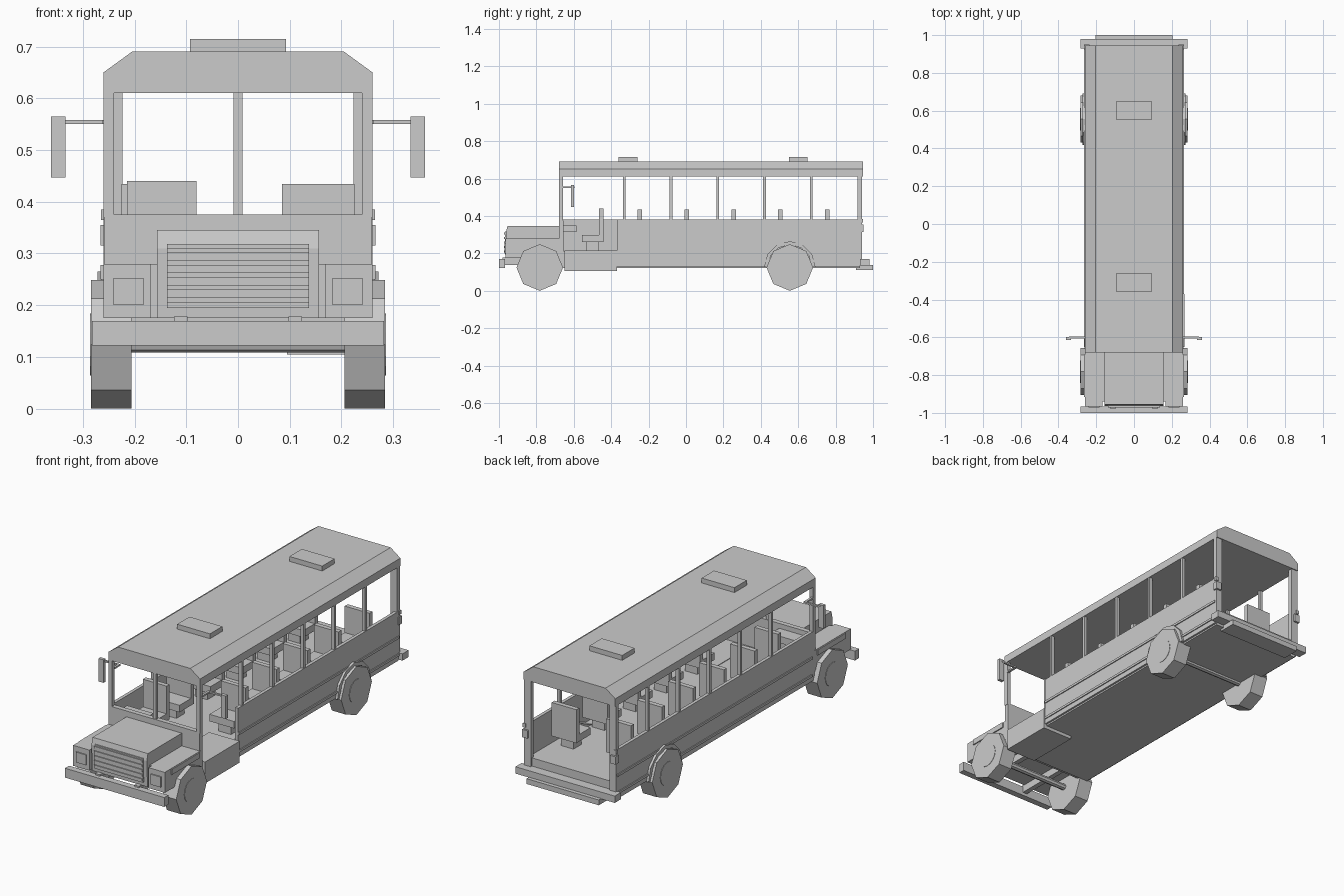
import bpy, bmesh, math
from mathutils import Matrix


def finish(name, bm):
    bmesh.ops.recalc_face_normals(bm, faces=bm.faces[:])
    me = bpy.data.meshes.new(name)
    bm.to_mesh(me)
    bm.free()
    ob = bpy.data.objects.new(name, me)
    bpy.context.collection.objects.link(ob)
    return ob


def box(name, x, y, z):
    """Box from (min, max) ranges."""
    bm = bmesh.new()
    bmesh.ops.create_cube(bm, size=1)
    for v in bm.verts:
        v.co = [r[0] + (c + 0.5) * (r[1] - r[0]) for c, r in zip(v.co, (x, y, z))]
    return finish(name, bm)


def pair(name, x, y, z):
    """Box on the right and its mirror on the left."""
    box(name + "_right", x, y, z)
    box(name + "_left", (-x[1], -x[0]), y, z)


def prism(name, pts, a, b, axis):
    """Extrude a profile along x (pts are y,z) or y (pts are x,z)."""
    bm = bmesh.new()
    place = (lambda p, t: (t, p[0], p[1])) if axis == "x" else (lambda p, t: (p[0], t, p[1]))
    face = bm.faces.new([bm.verts.new(place(p, a)) for p in pts])
    new = bmesh.ops.extrude_face_region(bm, geom=[face])["geom"]
    move = (b - a, 0, 0) if axis == "x" else (0, b - a, 0)
    bmesh.ops.translate(bm, vec=move, verts=[g for g in new if isinstance(g, bmesh.types.BMVert)])
    return finish(name, bm)


def disc(name, x0, x1, y, z, r, n, turn=0.0):
    """Cylinder along x."""
    pts = [(y + r * math.sin(turn + 2 * math.pi * i / n),
            z + r * math.cos(turn + 2 * math.pi * i / n)) for i in range(n)]
    return prism(name, pts, x0, x1, "x")


def seat(name, x, y, top):
    box(name + "_back", x, (y - 0.012, y + 0.012), (0.295, top))
    box(name + "_cushion", x, (y - 0.105, y + 0.012), (0.262, 0.298))
    mid = (x[0] + x[1]) / 2
    box(name + "_leg", (mid - 0.035, mid + 0.035), (y - 0.08, y - 0.015), (0.21, 0.264))


# Floor and lower walls (door gap on the right side)
box("floor", (-0.25, 0.25), (-0.66, 0.93), (0.122, 0.212))
box("wall_right", (0.243, 0.26), (-0.37, 0.93), (0.13, 0.382))
box("wall_left", (-0.26, -0.243), (-0.67, 0.93), (0.13, 0.382))
box("front_wall", (-0.258, 0.258), (-0.68, -0.655), (0.13, 0.375))
box("door_step", (0.095, 0.268), (-0.65, -0.37), (0.105, 0.215))
for z in (0.155, 0.245):
    box("rub_rail_right", (0.255, 0.265), (-0.37, 0.93), (z, z + 0.012))
    box("rub_rail_left", (-0.265, -0.255), (-0.65, 0.93), (z, z + 0.012))

# Pillars
for y in (-0.33, -0.08, 0.17, 0.42, 0.67):
    pair("window_pillar", (0.24, 0.258), (y - 0.007, y + 0.007), (0.375, 0.615))
pair("front_pillar", (0.24, 0.26), (-0.68, -0.658), (0.37, 0.615))
pair("rear_pillar", (0.223, 0.26), (0.918, 0.94), (0.15, 0.615))
box("windshield_post", (-0.009, 0.009), (-0.677, -0.66), (0.37, 0.615))

# Roof with chamfered edges, and hatches
prism("roof", [(-0.26, 0.61), (-0.26, 0.65), (-0.205, 0.69),
               (0.205, 0.69), (0.26, 0.65), (0.26, 0.61)], -0.68, 0.945, "y")
for y in (-0.31, 0.6):
    box("roof_hatch", (-0.093, 0.093), (y - 0.05, y + 0.05), (0.685, 0.715))

# Hood, grille, fenders, headlights
prism("hood", [(-0.958, 0.175), (-0.963, 0.31), (-0.955, 0.345), (-0.67, 0.345), (-0.67, 0.175)],
      -0.157, 0.157, "x")
box("grille", (-0.137, 0.137), (-0.967, -0.95), (0.195, 0.318))
for i in range(5):
    z = 0.205 + i * 0.024
    box("grille_slat", (-0.137, 0.137), (-0.972, -0.96), (z, z + 0.01))
pair("fender", (0.15, 0.26), (-0.94, -0.67), (0.175, 0.28))
pair("headlight_housing", (0.168, 0.26), (-0.965, -0.93), (0.175, 0.28))
pair("headlight", (0.183, 0.241), (-0.971, -0.96), (0.2, 0.253))
pair("front_marker", (0.255, 0.266), (-0.915, -0.69), (0.25, 0.278))

# Bumpers, frame rails, tail lights
box("front_bumper", (-0.282, 0.282), (-1.0, -0.967), (0.122, 0.17))
pair("frame_rail", (0.098, 0.124), (-0.98, -0.65), (0.138, 0.178))
box("rear_bumper", (-0.282, 0.282), (0.93, 0.98), (0.135, 0.17))
box("rear_step", (-0.205, 0.205), (0.91, 1.0), (0.11, 0.137))
pair("tail_light", (0.235, 0.266), (0.925, 0.95), (0.315, 0.355))
pair("rear_marker", (0.25, 0.265), (0.93, 0.945), (0.365, 0.385))

# Wheels, hubs, axles and arches
for label, y in (("front", -0.782), ("rear", 0.555)):
    for s in (-1, 1):
        disc(label + "_wheel", s * 0.206, s * 0.284, y, 0.1245, 0.1245, 8)
        disc(label + "_hub", s * 0.28, s * 0.286, y, 0.1245, 0.06, 16)
    disc(label + "_axle", -0.21, 0.21, y, 0.125, 0.016, 8)
arch = [[(0.555 + r * math.cos(math.pi * i / 6), 0.128 + r * math.sin(math.pi * i / 6))
         for i in range(7)] for r in (0.137, 0.118)]
for s in (-1, 1):
    prism("wheel_arch", arch[0] + arch[1][::-1], s * 0.255, s * 0.272, "x")

# Side mirrors
pair("mirror_bracket", (0.25, 0.262), (-0.662, -0.596), (0.55, 0.558))
pair("mirror_arm", (0.255, 0.345), (-0.606, -0.596), (0.55, 0.558))
pair("mirror", (0.333, 0.361), (-0.615, -0.598), (0.447, 0.565))

# Seats and dashboard
seat("driver_seat", (-0.215, -0.08), -0.452, 0.44)
for i in range(5):
    y = -0.248 + i * 0.251
    seat("passenger_seat_right", (0.085, 0.225), y, 0.434)
    seat("passenger_seat_left", (-0.225, -0.085), y, 0.434)
box("dashboard", (-0.22, -0.07), (-0.66, -0.585), (0.315, 0.35))
